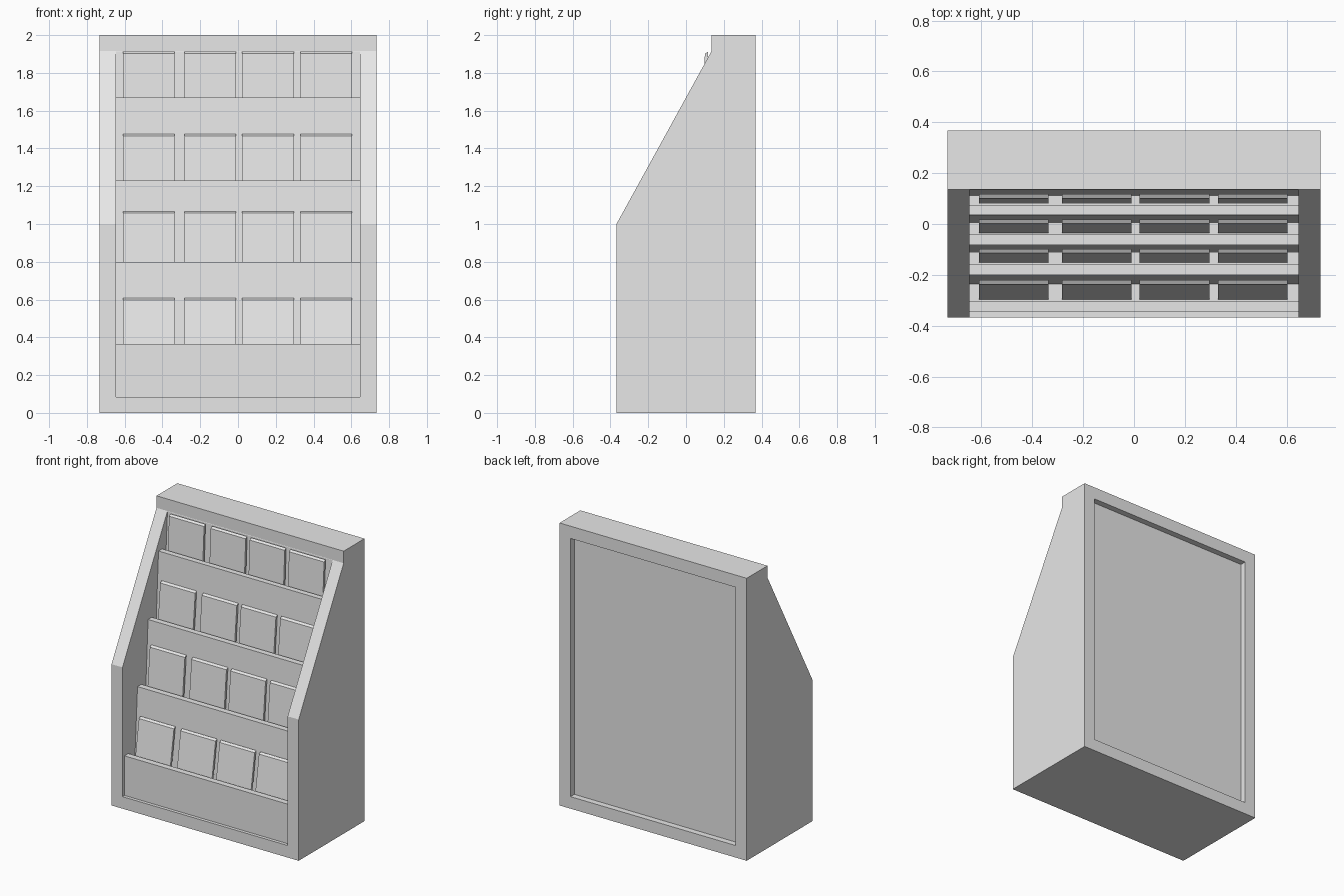
import bpy, bmesh

old = bpy.data.objects.get("Cube")
if old:
    bpy.data.objects.remove(old, do_unlink=True)

grey = bpy.data.materials.new("light_grey")
grey.use_nodes = True
grey.diffuse_color = (0.8, 0.8, 0.8, 1)
grey.node_tree.nodes["Principled BSDF"].inputs["Base Color"].default_value = (0.8, 0.8, 0.8, 1)


def prism(name, profile, x0, x1):
    """Extrude a closed (y, z) profile from x0 to x1."""
    bm = bmesh.new()
    face = bm.faces.new([bm.verts.new((x0, y, z)) for y, z in profile])
    ext = bmesh.ops.extrude_face_region(bm, geom=[face])
    moved = [v for v in ext["geom"] if isinstance(v, bmesh.types.BMVert)]
    bmesh.ops.translate(bm, verts=moved, vec=(x1 - x0, 0, 0))
    bmesh.ops.recalc_face_normals(bm, faces=bm.faces)
    mesh = bpy.data.meshes.new(name)
    bm.to_mesh(mesh)
    bm.free()
    mesh.materials.append(grey)
    obj = bpy.data.objects.new(name, mesh)
    bpy.context.collection.objects.link(obj)
    return obj


HALF, INNER = 0.733, 0.647      # outer and opening half widths
BACK, LOW, HIGH = 0.368, 0.085, 1.913

# Cabinet body with an opening cut straight through
body = prism("cabinet_frame", [(-BACK, 0), (-BACK, 1.0), (0.135, 1.915),
                               (0.135, 2), (BACK, 2), (BACK, 0)], -HALF, HALF)
cutter = prism("opening_cutter", [(-1, LOW), (-1, HIGH), (1, HIGH), (1, LOW)], -INNER, INNER)
cutter.hide_render = True
cut = body.modifiers.new("opening", "BOOLEAN")
cut.operation = "DIFFERENCE"
cut.solver = "EXACT"
cut.object = cutter
bpy.context.view_layer.objects.active = body
bpy.ops.object.modifier_apply(modifier=cut.name)
bpy.data.objects.remove(cutter, do_unlink=True)

# Tiers: lip front y, lip back y, pocket back y, lip top z, card top z
tiers = [(-0.345, -0.302, -0.235, 0.365, 0.608),
         (-0.200, -0.157, -0.113, 0.80, 1.067),
         (-0.082, -0.040, 0.003, 1.23, 1.477),
         (0.035, 0.075, 0.112, 1.67, 1.912)]
DEPTH = 0.15                    # pocket depth below each lip

# Stepped insert with a recessed flat back
steps = [(-0.345, LOW)]
for front, rear, wall, lip, _ in tiers:
    steps += [(front, lip), (rear, lip), (rear, lip - DEPTH), (wall, lip - DEPTH)]
steps += [(0.135, HIGH), (0.325, HIGH), (0.325, LOW)]
prism("stepped_shelves", steps, -INNER, INNER)

# Leaning cards, four to a pocket
for row, (front, rear, wall, lip, top) in enumerate(tiers):
    floor = lip - DEPTH
    lean = wall - 0.002 if row < 3 else 0.1
    card = [(rear + 0.005, floor), (lean, top - 0.01), (lean + 0.017, top),
            (rear + 0.022, floor)]
    for col, x in enumerate((-0.473, -0.147, 0.159, 0.467)):
        prism(f"card_{row + 1}_{col + 1}", card, x - 0.137, x + 0.137)
